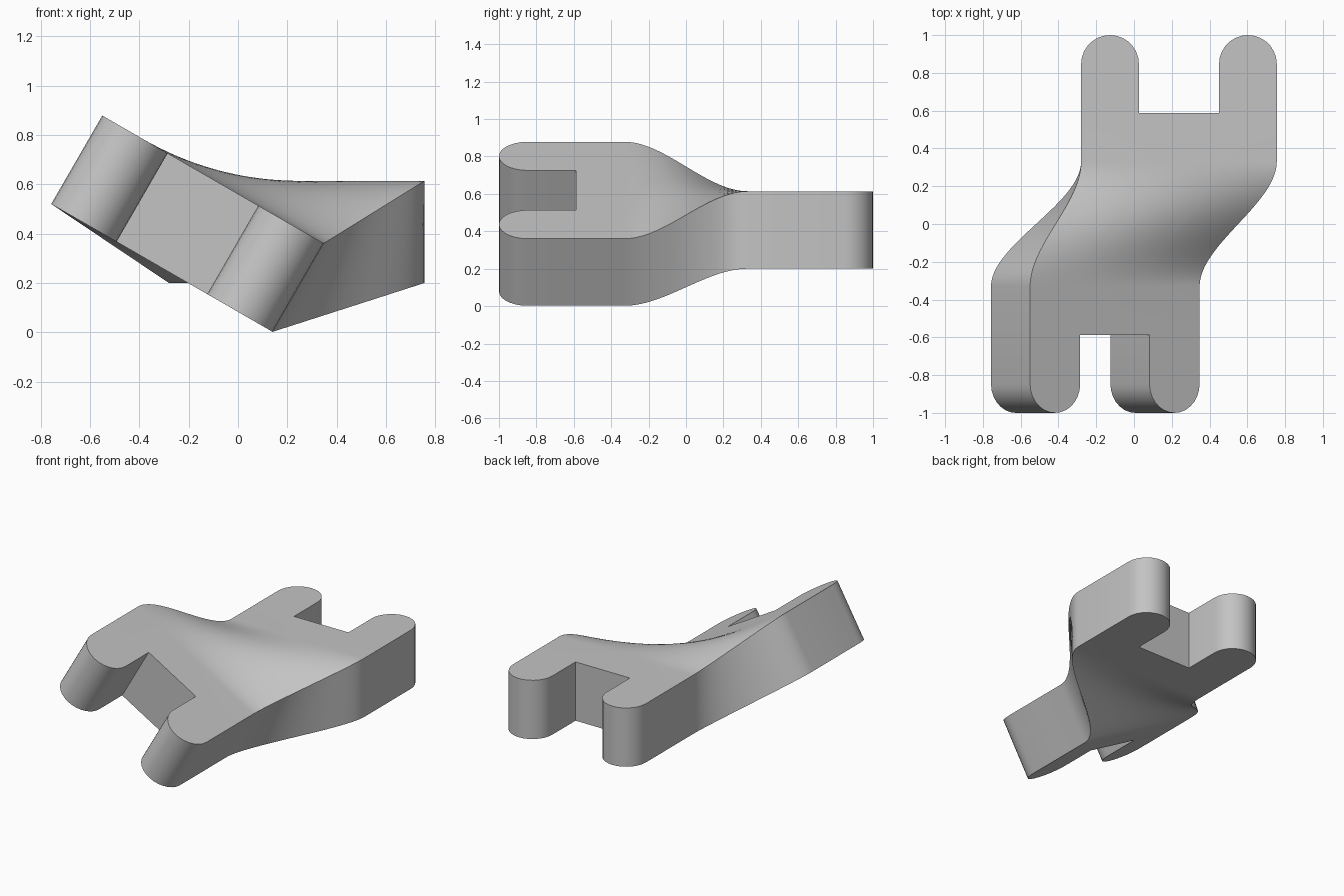
import bpy, bmesh, math
from mathutils import Vector

cube = bpy.data.objects.get("Cube")
if cube:
    bpy.data.objects.remove(cube, do_unlink=True)

WIDTH, HEIGHT, PRONG = 1.036, 0.414, 0.306
RADIUS = PRONG / 2
SLOT, TWIST = 0.587, 0.33          # slot floor and end of the twisted zone along y
TILT = math.radians(30)
ARC, ROWS, MID = 14, 28, 8

# Back section is level, front section is rolled by TILT
back = [Vector((-0.28, 0, 0.2)), Vector((WIDTH, 0, 0)), Vector((0, 0, HEIGHT))]
front = [Vector((-0.757, 0, 0.52)),
         Vector((WIDTH * math.cos(TILT), 0, -WIDTH * math.sin(TILT))),
         Vector((HEIGHT * math.sin(TILT), 0, HEIGHT * math.cos(TILT)))]


def place(p):
    """Map plan position (across, along, up 0-1) to the twisted body."""
    t = min(max((p.y + TWIST) / (2 * TWIST), 0), 1)
    s = t * t * (3 - 2 * t)
    o, a, h = (f.lerp(b, s) for f, b in zip(front, back))
    q = o + a * p.x + h * p.z
    return Vector((q.x, p.y, q.z))


# Columns across: (position, end of prong or None over the slot)
def prong_columns(start):
    cols = []
    for i in range(ARC + 1):
        a = math.pi * i / ARC
        cols.append(((start + RADIUS - RADIUS * math.cos(a)) / WIDTH,
                     1 - RADIUS + RADIUS * math.sin(a)))
    return cols


left, right = prong_columns(0), prong_columns(WIDTH - PRONG)
u0, u1 = left[-1][0], right[0][0]
middle = [(u0 + (u1 - u0) * i / MID, None) for i in range(1, MID)]
columns = left + middle + right
rows = [-SLOT] + [-TWIST + 2 * TWIST * i / ROWS for i in range(ROWS + 1)] + [SLOT]

# Flat plan of the whole link
bm = bmesh.new()
grid = []
for u, end in columns:
    ys = rows if end is None else [-end] + rows + [end]
    grid.append({round(y, 5) if abs(y) <= SLOT else math.copysign(1, y):
                 bm.verts.new((u, y, 0)) for y in ys})
for a, b in zip(grid, grid[1:]):
    keys = sorted(k for k in a if k in b)
    for k, m in zip(keys, keys[1:]):
        bm.faces.new((a[k], b[k], b[m], a[m]))

# Thicken the plan, then twist it into shape
res = bmesh.ops.extrude_face_region(bm, geom=bm.faces[:], use_keep_orig=True)
for v in res["geom"]:
    if isinstance(v, bmesh.types.BMVert):
        v.co.z = 1
for v in bm.verts:
    v.co = place(v.co)
bmesh.ops.recalc_face_normals(bm, faces=bm.faces[:])

mesh = bpy.data.meshes.new("twisted_link")
bm.to_mesh(mesh)
bm.free()
link = bpy.data.objects.new("twisted_link", mesh)
bpy.context.collection.objects.link(link)

# Single grey material
grey = bpy.data.materials.new("light_grey")
grey.use_nodes = True
colour = (0.55, 0.55, 0.55, 1)
grey.diffuse_color = colour
for node in grey.node_tree.nodes:
    if node.type == "BSDF_PRINCIPLED":
        node.inputs["Base Color"].default_value = colour
mesh.materials.append(grey)

bpy.ops.object.select_all(action="DESELECT")
link.select_set(True)
bpy.context.view_layer.objects.active = link
bpy.ops.object.shade_smooth_by_angle(angle=math.radians(30))
